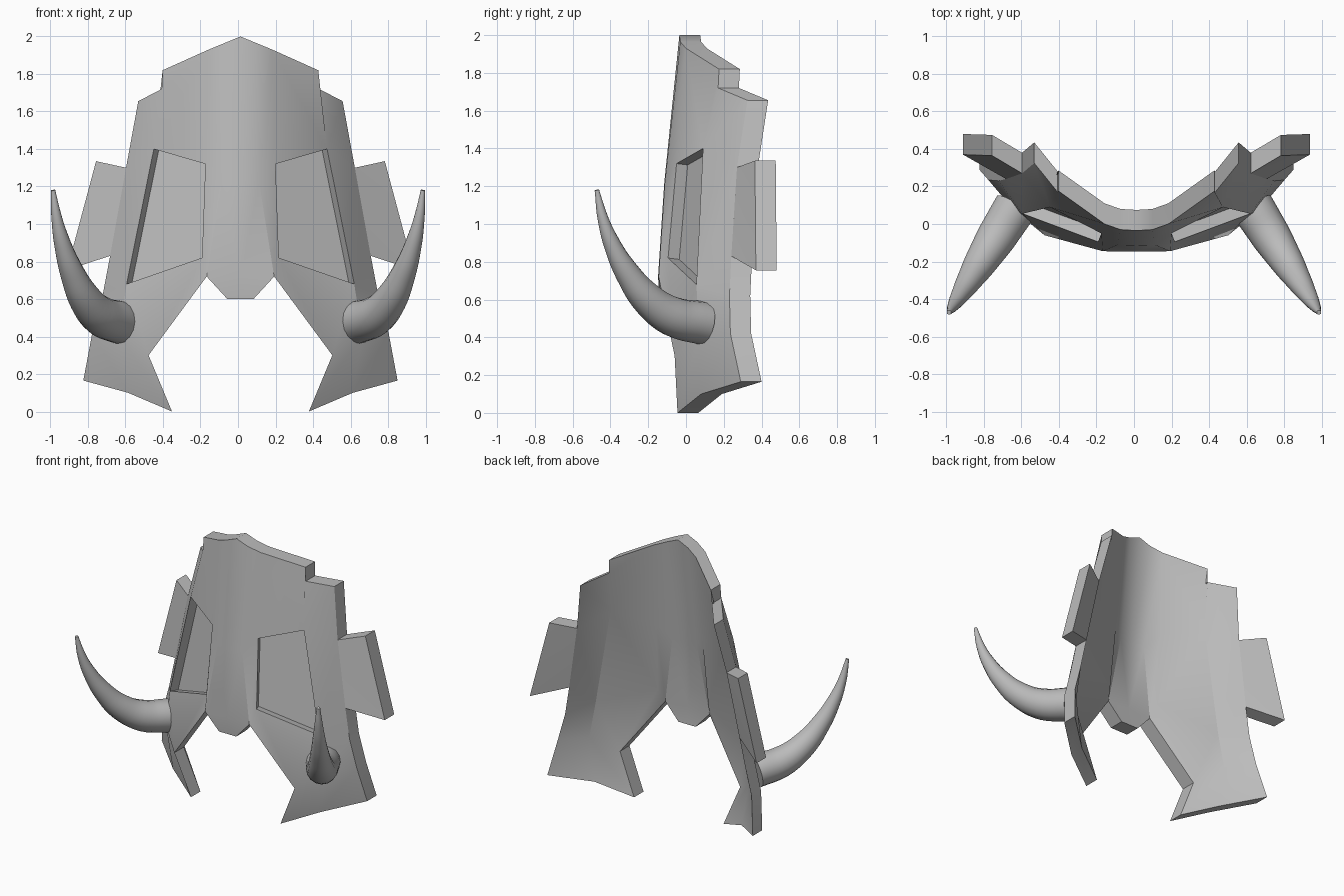
import bpy, bmesh, math
from mathutils import Vector

cube = bpy.data.objects.get("Cube")
if cube:
    bpy.data.objects.remove(cube, do_unlink=True)

THICKNESS = Vector((0, 0.11, 0))
CENTRE = 0.013

grey = bpy.data.materials.new("plain grey")
grey.use_nodes = True
grey.diffuse_color = (0.5, 0.5, 0.5, 1)
bsdf = grey.node_tree.nodes["Principled BSDF"]
bsdf.inputs["Base Color"].default_value = grey.diffuse_color
bsdf.inputs["Roughness"].default_value = 0.6

# Corner points of the left half, on the front surface
POINTS = {
    "crown": (0, -0.035, 2.0), "crown_ridge": (0.085, -0.03, 1.965),
    "crown_mid": (0.17, 0.0, 1.93), "crown_side": (0.415, 0.175, 1.82),
    "step": (0.42, 0.17, 1.72), "shoulder": (0.545, 0.325, 1.655),
    "brow": (0, -0.115, 1.22), "brow_ridge": (0.10, -0.112, 1.22),
    "eye_top_in": (0.187, -0.05, 1.32), "eye_top_out": (0.462, 0.09, 1.40),
    "eye_low_out": (0.607, 0.055, 0.68), "eye_low_in": (0.205, -0.095, 0.82),
    "ear_top_in": (0.61, 0.27, 1.30), "ear_top_out": (0.77, 0.365, 1.335),
    "ear_low_out": (0.925, 0.37, 0.755), "ear_low_in": (0.695, 0.24, 0.83),
    "nose_mid": (0, -0.148, 0.72), "nose_side": (0.18, -0.145, 0.72),
    "nose_tip": (0, -0.14, 0.60), "nose_tip_side": (0.07, -0.14, 0.60),
    "jaw_notch": (0.49, -0.06, 0.30), "cheek": (0.65, 0.07, 0.41),
    "jaw_upper": (0.735, 0.23, 0.62), "jaw_side": (0.79, 0.235, 0.42),
    "jaw_corner": (0.838, 0.29, 0.165), "jaw_low": (0.6, 0.08, 0.10),
    "jaw_tip": (0.365, -0.045, 0.0),
}

MASK = [
    "brow brow_ridge crown_ridge crown",
    "brow_ridge eye_top_in crown_mid crown_ridge",
    "eye_top_in eye_top_out step crown_side crown_mid",
    "eye_top_out ear_top_in shoulder step",
    "nose_mid nose_side brow_ridge brow",
    "nose_tip nose_tip_side nose_side nose_mid",
    "nose_side eye_low_in eye_top_in brow_ridge",
    "eye_low_out ear_low_in ear_top_in eye_top_out",
    "nose_side jaw_notch eye_low_in",
    "jaw_notch cheek eye_low_out eye_low_in",
    "cheek jaw_side jaw_upper eye_low_out",
    "jaw_upper ear_low_in eye_low_out",
    "jaw_tip jaw_low cheek jaw_notch",
    "jaw_low jaw_corner jaw_side cheek",
]
EYE = "eye_low_in eye_low_out eye_top_out eye_top_in"
EARS = ["ear_low_in ear_low_out ear_top_in", "ear_low_out ear_top_out ear_top_in"]


def finish(obj, angle):
    """Mirror to the other side, shade and colour."""
    mirror = obj.modifiers.new("Mirror", "MIRROR")
    mirror.use_clip = True
    obj.data.materials.clear()
    obj.data.materials.append(grey)
    bpy.ops.object.select_all(action="DESELECT")
    obj.select_set(True)
    bpy.context.view_layer.objects.active = obj
    bpy.ops.object.shade_smooth_by_angle(angle=math.radians(angle))


def plate(name, faces, recess=None):
    """Thick plate from named corners, with an optional sunken panel."""
    bm = bmesh.new()
    verts = {}

    def face(names):
        for n in names.split():
            if n not in verts:
                verts[n] = bm.verts.new(POINTS[n])
        return bm.faces.new([verts[n] for n in names.split()])

    for names in faces:
        face(names)
    panel = face(recess) if recess else None
    out = bmesh.ops.extrude_face_region(bm, geom=bm.faces[:], use_keep_orig=True)
    moved = [g for g in out["geom"] if isinstance(g, bmesh.types.BMVert)]
    bmesh.ops.translate(bm, verts=moved, vec=THICKNESS)
    # Open the seam where the two halves meet
    seam = [f for f in bm.faces if all(abs(v.co.x) < 0.0001 for v in f.verts)]
    bmesh.ops.delete(bm, geom=seam, context="FACES_ONLY")
    bmesh.ops.recalc_face_normals(bm, faces=bm.faces[:])
    if panel:
        panel.normal_update()
        inward = panel.normal.copy()
        if inward.y < 0:
            inward.negate()
        floor = bmesh.ops.extrude_discrete_faces(bm, faces=[panel])["faces"][0]
        bmesh.ops.translate(bm, verts=floor.verts[:], vec=inward * 0.065)
        bmesh.ops.recalc_face_normals(bm, faces=bm.faces[:])
    # Keep the outside facing out
    bm.normal_update()
    front = max(bm.faces, key=lambda f: -f.calc_center_median().y)
    if front.normal.y > 0:
        bmesh.ops.reverse_faces(bm, faces=bm.faces[:])
    mesh = bpy.data.meshes.new(name)
    bm.to_mesh(mesh)
    bm.free()
    obj = bpy.data.objects.new(name, mesh)
    obj.location.x = CENTRE
    bpy.context.collection.objects.link(obj)
    finish(obj, 25)


plate("face_mask", MASK, EYE)
plate("ear_plates", EARS)

# Tusks: tapered, upswept curve given as (y, z, radius)
PATH = [(0.09, 0.475, 0.115), (-0.07, 0.51, 0.106), (-0.2, 0.6, 0.088),
        (-0.31, 0.74, 0.066), (-0.39, 0.89, 0.046), (-0.44, 1.03, 0.029),
        (-0.472, 1.18, 0.012)]
curve = bpy.data.curves.new("tusks", "CURVE")
curve.dimensions = "3D"
curve.bevel_depth = 1
curve.bevel_resolution = 6
curve.resolution_u = 5
curve.use_fill_caps = True
spline = curve.splines.new("BEZIER")
spline.bezier_points.add(len(PATH) - 1)
for point, (y, z, radius) in zip(spline.bezier_points, PATH):
    point.co = (0.645 + 0.63 * (0.07 - y), y, z)
    point.radius = radius
    point.handle_left_type = point.handle_right_type = "AUTO"
tusks = bpy.data.objects.new("tusks", curve)
bpy.context.collection.objects.link(tusks)
bpy.ops.object.select_all(action="DESELECT")
tusks.select_set(True)
bpy.context.view_layer.objects.active = tusks
bpy.ops.object.convert(target="MESH")
finish(bpy.context.view_layer.objects.active, 40)
